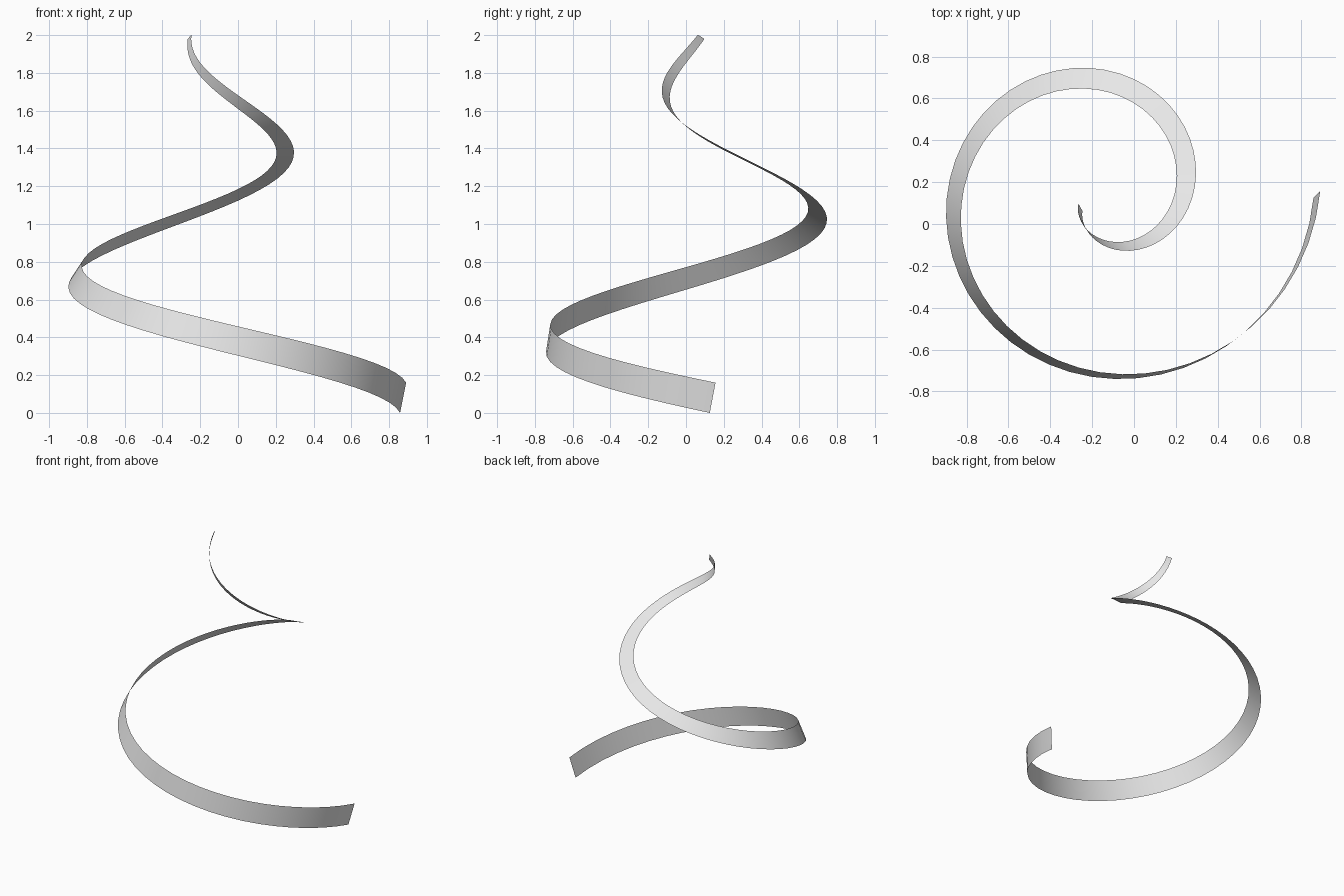
import bpy
import bmesh
import math
from mathutils import Vector, Quaternion

cube = bpy.data.objects.get("Cube")
if cube:
    bpy.data.objects.remove(cube, do_unlink=True)

SEGMENTS = 72
QUARTERS = 5.67          # quarter turns, clockwise and rising


def path(q):
    """Centre line: a conical spiral with evenly shrinking radius."""
    angle, radius = -q * math.pi / 2, 1.024 - 0.159 * q
    return Vector((-0.15 + radius * math.cos(angle),
                   0.141 + radius * math.sin(angle),
                   0.08 + 0.337 * q))


def tangent(q):
    return (path(q + 0.001) - path(q - 0.001)).normalized()


def width(q):
    return 0.166 - 0.0145 * q - 0.0012 * q * q


# Plain grey material
grey = bpy.data.materials.new("light_grey")
grey.use_nodes = True
colour = (0.8, 0.8, 0.8, 1)
grey.diffuse_color = colour
grey.node_tree.nodes["Principled BSDF"].inputs["Base Color"].default_value = colour

# Ribbon: a strip carried along the path with the least possible twist
old = tangent(0)
across = (Vector((0, 0, 1)) - old * old.z).normalized()
across = Quaternion(old, math.radians(-10)) @ across

bm = bmesh.new()
previous = None
for i in range(SEGMENTS + 1):
    q = QUARTERS * i / SEGMENTS
    new = tangent(q)
    across = old.rotation_difference(new) @ across
    old = new
    half = across * width(q) / 2
    edge = [bm.verts.new(path(q) - half), bm.verts.new(path(q) + half)]
    if previous:
        bm.faces.new((previous[0], previous[1], edge[1], edge[0])).smooth = True
    previous = edge

mesh = bpy.data.meshes.new("spiral_ribbon")
bm.to_mesh(mesh)
bm.free()
mesh.materials.append(grey)
ribbon = bpy.data.objects.new("spiral_ribbon", mesh)
bpy.context.collection.objects.link(ribbon)
